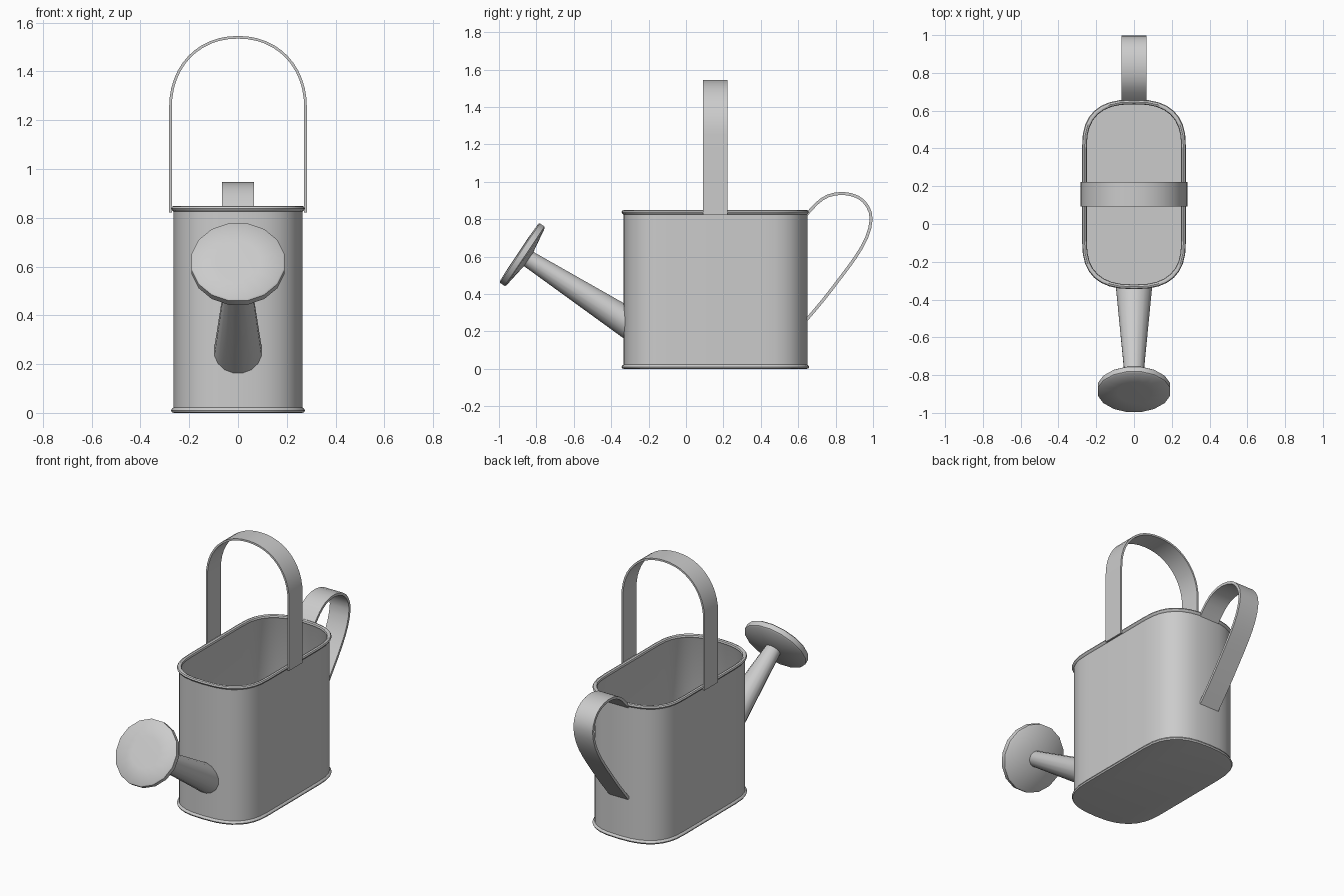
import bpy, bmesh, math
from mathutils import Vector

if "Cube" in bpy.data.objects:
    bpy.data.objects.remove(bpy.data.objects["Cube"])

metal = bpy.data.materials.new("grey_metal")
metal.diffuse_color = (0.6, 0.6, 0.6, 1)
metal.use_nodes = True
metal.node_tree.nodes["Principled BSDF"].inputs["Base Color"].default_value = metal.diffuse_color


def finish(name, bm, angle=40):
    bmesh.ops.recalc_face_normals(bm, faces=bm.faces)
    mesh = bpy.data.meshes.new(name)
    bm.to_mesh(mesh)
    bm.free()
    mesh.materials.append(metal)
    ob = bpy.data.objects.new(name, mesh)
    bpy.context.collection.objects.link(ob)
    bpy.ops.object.select_all(action='DESELECT')
    ob.select_set(True)
    bpy.context.view_layer.objects.active = ob
    bpy.ops.object.shade_smooth_by_angle(angle=math.radians(angle))
    return ob


def loft(name, rings, cap_start=True, cap_end=True, angle=40):
    """Skin a list of closed rings."""
    bm = bmesh.new()
    vs = [[bm.verts.new(p) for p in r] for r in rings]
    n = len(vs[0])
    for a, b in zip(vs, vs[1:]):
        for i in range(n):
            j = (i + 1) % n
            bm.faces.new((a[i], a[j], b[j], b[i]))
    if cap_start:
        bm.faces.new(vs[0])
    if cap_end:
        bm.faces.new(vs[-1])
    return finish(name, bm, angle)


def power(v, e):
    return math.copysign(abs(v) ** e, v)


def outline(off, z):
    """Straight-sided plan with bowed, rounded ends."""
    pts = []
    for end in (1, -1):
        for k in range(17):
            a = math.pi * k / 16 + (0 if end == 1 else math.pi)
            c, s = math.cos(a), math.sin(a)
            if abs(c) < 1e-6:
                c = 0.0
            if abs(s) < 1e-6:
                s = 0.0
            x = (0.265 + off) * power(c, 2 / 2.6)
            y = 0.157 + end * 0.245 + (0.247 + off) * power(s, 2 / 2.6)
            pts.append((x, y, z))
    return pts


# Can: outer floor, rolled foot, wall, rolled rim, inner wall, inner floor
can_profile = [(-0.004, 0.0), (0.006, 0.002), (0.010, 0.010), (0.006, 0.018),
               (0, 0.022), (0, 0.826), (0.006, 0.830), (0.010, 0.838),
               (0.006, 0.846), (-0.003, 0.849), (-0.012, 0.845),
               (-0.015, 0.835), (-0.010, 0.826), (-0.010, 0.015)]
loft("can_body", [outline(o, z) for o, z in can_profile])

# Spout and rose share one tilted axis
axis = Vector((0, -0.83, 0.557)).normalized()
up = Vector((1, 0, 0)).cross(axis)
rose_centre = Vector((0, -0.893, 0.622))


def disc(depth, r, n=16):
    c = rose_centre - axis * depth
    return [c + r * (math.cos(t) * Vector((1, 0, 0)) + math.sin(t) * up)
            for t in (2 * math.pi * (i + 0.5) / n for i in range(n))]


tip = disc(0.055, 0.046)
base = []
for i in range(16):
    t = 2 * math.pi * (i + 0.5) / 16
    s = math.copysign(1, up.z)
    base.append((0.099 * math.cos(t), -0.322, 0.25 + s * 0.097 * math.sin(t)))
loft("spout", [base, tip])

loft("spout_rose", [disc(0.063, 0.044), disc(0.042, 0.188), disc(0.036, 0.195),
                    disc(0.006, 0.195), disc(0, 0.188), disc(-0.003, 0.09)])


def strap(name, path, normal, width, thick):
    """Flat strip swept along a planar path."""
    rings = []
    for i, p in enumerate(path):
        tan = (path[min(i + 1, len(path) - 1)] - path[max(i - 1, 0)]).normalized()
        side = tan.cross(normal) * thick / 2
        w = normal * width / 2
        rings.append([p + side + w, p + side - w, p - side - w, p - side + w])
    return loft(name, rings)


# Carrying hoop: two uprights joined by an arch
arch = [Vector((0.277 * power(math.cos(a), 0.94), 0.157,
                1.25 + 0.29 * power(math.sin(a), 0.94)))
        for a in (math.pi * k / 24 for k in range(1, 24))]
hoop = ([Vector((0.277, 0.157, z)) for z in (0.822, 1.05, 1.25)] + arch +
        [Vector((-0.277, 0.157, z)) for z in (1.25, 1.05, 0.822)])
strap("carrying_hoop", hoop, Vector((0, 1, 0)), 0.13, 0.011)

# Rear handle: smooth curve through a few points
pts = [Vector((0, y, z)) for y, z in
       ((0.645, 0.825), (0.70, 0.885), (0.76, 0.925), (0.84, 0.938),
        (0.92, 0.918), (0.97, 0.87), (0.99, 0.80), (0.965, 0.70),
        (0.905, 0.595), (0.82, 0.48), (0.735, 0.37), (0.645, 0.263))]
path = []
for i in range(len(pts) - 1):
    p0, p1 = pts[max(i - 1, 0)], pts[i]
    p2, p3 = pts[i + 1], pts[min(i + 2, len(pts) - 1)]
    for t in (0, 0.5):
        path.append(0.5 * (2 * p1 + (p2 - p0) * t
                           + (2 * p0 - 5 * p1 + 4 * p2 - p3) * t * t
                           + (3 * p1 - p0 - 3 * p2 + p3) * t ** 3))
path.append(pts[-1])
strap("rear_handle", path, Vector((1, 0, 0)), 0.13, 0.016)
